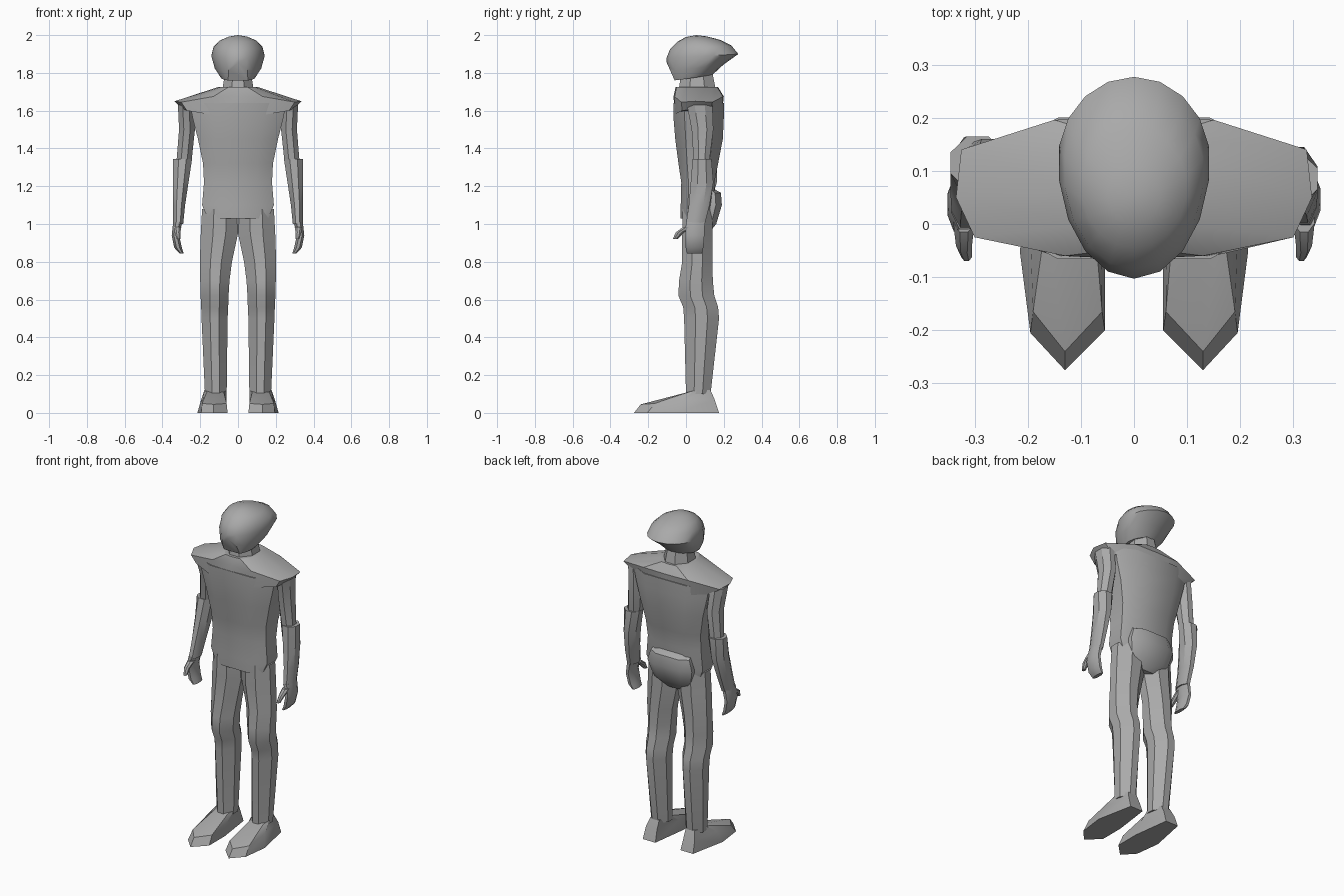
import bpy
import bmesh
import math
from mathutils import Vector

default_cube = bpy.data.objects.get("Cube")
if default_cube:
    bpy.data.objects.remove(default_cube, do_unlink=True)

# Single matte grey
grey = bpy.data.materials.new("plain grey")
grey.use_nodes = True
grey_value = (0.4, 0.4, 0.4, 1.0)
grey.diffuse_color = grey_value
grey.node_tree.nodes["Principled BSDF"].inputs["Base Color"].default_value = grey_value


def loft(name, rings, tip=None, sharp=32, cut=None):
    """Skin a stack of equal-length rings, capping both ends."""
    bm = bmesh.new()
    layers = [[bm.verts.new(point) for point in ring] for ring in rings]
    count = len(layers[0])
    for low, high in zip(layers, layers[1:]):
        for i in range(count):
            j = (i + 1) % count
            bm.faces.new((low[i], low[j], high[j], high[i]))
    bm.faces.new(list(reversed(layers[0])))
    if tip:
        peak = bm.verts.new(tip)
        for i in range(count):
            bm.faces.new((layers[-1][i], layers[-1][(i + 1) % count], peak))
    else:
        bm.faces.new(layers[-1])
    if cut:
        result = bmesh.ops.bisect_plane(
            bm, geom=bm.verts[:] + bm.edges[:] + bm.faces[:],
            plane_co=cut[0], plane_no=cut[1], clear_outer=True)
        edges = [e for e in result["geom_cut"] if isinstance(e, bmesh.types.BMEdge)]
        bmesh.ops.holes_fill(bm, edges=edges)
    bmesh.ops.recalc_face_normals(bm, faces=bm.faces[:])
    mesh = bpy.data.meshes.new(name)
    bm.to_mesh(mesh)
    bm.free()
    mesh.materials.append(grey)
    obj = bpy.data.objects.new(name, mesh)
    bpy.context.collection.objects.link(obj)
    bpy.ops.object.select_all(action="DESELECT")
    obj.select_set(True)
    bpy.context.view_layer.objects.active = obj
    bpy.ops.object.shade_smooth_by_angle(angle=math.radians(sharp))
    return obj


def octagon(z, x0, x1, y0, y1, chamfer=0.3):
    """Chamfered rectangle at one height."""
    cx, cy = (x1 - x0) * chamfer, (y1 - y0) * chamfer
    return [(x0 + cx, y0, z), (x1 - cx, y0, z), (x1, y0 + cy, z), (x1, y1 - cy, z),
            (x1 - cx, y1, z), (x0 + cx, y1, z), (x0, y1 - cy, z), (x0, y0 + cy, z)]


def symmetric(half):
    """Complete a half outline running from front centre to back centre."""
    return half + [(-x, y, z) for x, y, z in reversed(half[1:-1])]


def flip(ring, side, shift=0.0):
    return [(side * x, y + shift, z) for x, y, z in ring]


def egg(half_width, front, back, middle, z_front, z_back, sides=18):
    """Egg-shaped plan outline, tilted from front to back."""
    ring = []
    for i in range(sides):
        angle = 2 * math.pi * i / sides
        s, c = math.sin(angle), math.cos(angle)
        y = middle - c * (middle - front if c > 0 else back - middle)
        blend = (1 - c) / 2
        ring.append((half_width * s, y, z_front + (z_back - z_front) * blend))
    return ring


# Head: backswept dome with a flat sloping chin
loft("head", [
    egg(0.09, -0.085, 0.14, 0.04, 1.757, 1.79),
    egg(0.125, -0.1, 0.2, 0.08, 1.81, 1.845),
    egg(0.143, -0.103, 0.277, 0.12, 1.88, 1.9),
    egg(0.132, -0.085, 0.24, 0.1, 1.925, 1.945),
    egg(0.1, -0.045, 0.18, 0.07, 1.965, 1.975),
    egg(0.05, 0.0, 0.11, 0.055, 1.99, 1.993),
], tip=(0, 0.055, 2.0), cut=((0, -0.1, 1.85), Vector((0, -0.09, -0.04))))

loft("neck", [octagon(1.7, -0.085, 0.085, -0.04, 0.16),
              octagon(1.8, -0.068, 0.068, -0.025, 0.14)])

# Wide shoulder yoke rising to the collar
loft("shoulder_yoke", [
    symmetric([(0, -0.06, 1.58), (0.15, -0.06, 1.58), (0.27, -0.02, 1.6),
               (0.3, 0.05, 1.61), (0.27, 0.13, 1.6), (0.15, 0.19, 1.58), (0, 0.19, 1.58)]),
    symmetric([(0, -0.066, 1.675), (0.13, -0.06, 1.675), (0.3, -0.025, 1.645),
               (0.335, 0.05, 1.65), (0.325, 0.14, 1.645), (0.15, 0.196, 1.675), (0, 0.2, 1.675)]),
    symmetric([(0, -0.055, 1.725), (0.05, -0.05, 1.725), (0.09, 0, 1.725),
               (0.105, 0.06, 1.725), (0.09, 0.13, 1.725), (0.05, 0.165, 1.725), (0, 0.17, 1.725)]),
])

# Tapered torso ending in a straight hem
torso_profile = [(1.03, 0.16, -0.03, 0.14), (1.1, 0.19, -0.028, 0.15),
                 (1.22, 0.18, -0.025, 0.15), (1.32, 0.185, -0.04, 0.17),
                 (1.45, 0.212, -0.057, 0.195), (1.56, 0.24, -0.066, 0.2),
                 (1.64, 0.255, -0.066, 0.2)]
loft("torso", [octagon(z, -w, w, front, back, 0.22)
               for z, w, front, back in torso_profile], sharp=40)

# Seat with a shelf on top
seat_profile = [(0.95, 0.06, 0.12), (1.0, 0.125, 0.16), (1.1, 0.15, 0.19),
                (1.165, 0.13, 0.185), (1.19, 0.12, 0.14)]
loft("seat", [octagon(z, -w, w, 0.03, back, 0.2) for z, w, back in seat_profile])

leg_profile = [(0.1, 0.06, 0.175, 0, 0.13), (0.5, 0.055, 0.193, -0.01, 0.175),
               (0.56, 0.052, 0.195, -0.015, 0.17), (0.62, 0.05, 0.198, -0.04, 0.15),
               (0.7, 0.045, 0.2, -0.037, 0.142), (0.8, 0.032, 0.202, -0.02, 0.14),
               (0.95, 0, 0.197, -0.02, 0.14), (1.08, 0, 0.19, -0.018, 0.14)]

foot_rings = [
    [(0.13, -0.275, 0), (0.195, -0.205, 0), (0.215, -0.05, 0), (0.17, 0.175, 0),
     (0.085, 0.175, 0), (0.055, -0.05, 0), (0.055, -0.2, 0)],
    [(0.13, -0.24, 0.045), (0.19, -0.165, 0.05), (0.195, -0.02, 0.07), (0.165, 0.152, 0.07),
     (0.09, 0.152, 0.07), (0.062, -0.02, 0.07), (0.06, -0.165, 0.05)],
    [(0.12, 0, 0.105), (0.165, 0.01, 0.11), (0.178, 0.05, 0.12), (0.15, 0.13, 0.12),
     (0.09, 0.13, 0.12), (0.06, 0.05, 0.12), (0.075, 0.01, 0.11)],
]

upper_arm = [(1.34, 0.245, 0.325, 0.04, 0.125), (1.5, 0.228, 0.312, 0.03, 0.145),
             (1.63, 0.235, 0.318, 0.005, 0.14)]
forearm = [(1.0, 0.29, 0.343, 0, 0.1), (1.1, 0.28, 0.345, 0.015, 0.125),
           (1.22, 0.262, 0.345, 0.025, 0.145), (1.345, 0.243, 0.345, 0.035, 0.135)]
hand = [(0.845, 0.288, 0.31, 0.005, 0.085), (0.875, 0.297, 0.338, -0.002, 0.092),
        (0.94, 0.312, 0.351, -0.005, 0.097), (1.01, 0.295, 0.343, 0, 0.1)]

# Mirrored limbs; the right elbow sits further back
for label, side, lag in (("left", 1, 0.0), ("right", -1, 0.03)):
    loft(label + "_leg", [flip(octagon(*row, 0.33), side) for row in leg_profile])
    loft(label + "_foot", [flip(ring, side) for ring in foot_rings])
    loft(label + "_upper_arm", [flip(octagon(*row), side, lag * k)
                                for row, k in zip(upper_arm, (1, 0.5, 0))])
    loft(label + "_forearm", [flip(octagon(*row), side, lag * k)
                              for row, k in zip(forearm, (-0.3, 0.1, 0.6, 1))])
    loft(label + "_hand", [flip(octagon(*row), side, -0.3 * lag) for row in hand])
    # Thumb reaching forward from the wrist
    thumb = [octagon(0.985, 0.3, 0.34, -0.015, 0.04), octagon(0.955, 0.305, 0.335, -0.055, -0.01),
             octagon(0.92, 0.305, 0.325, -0.07, -0.045)]
    loft(label + "_thumb", [flip(ring, side) for ring in thumb])
